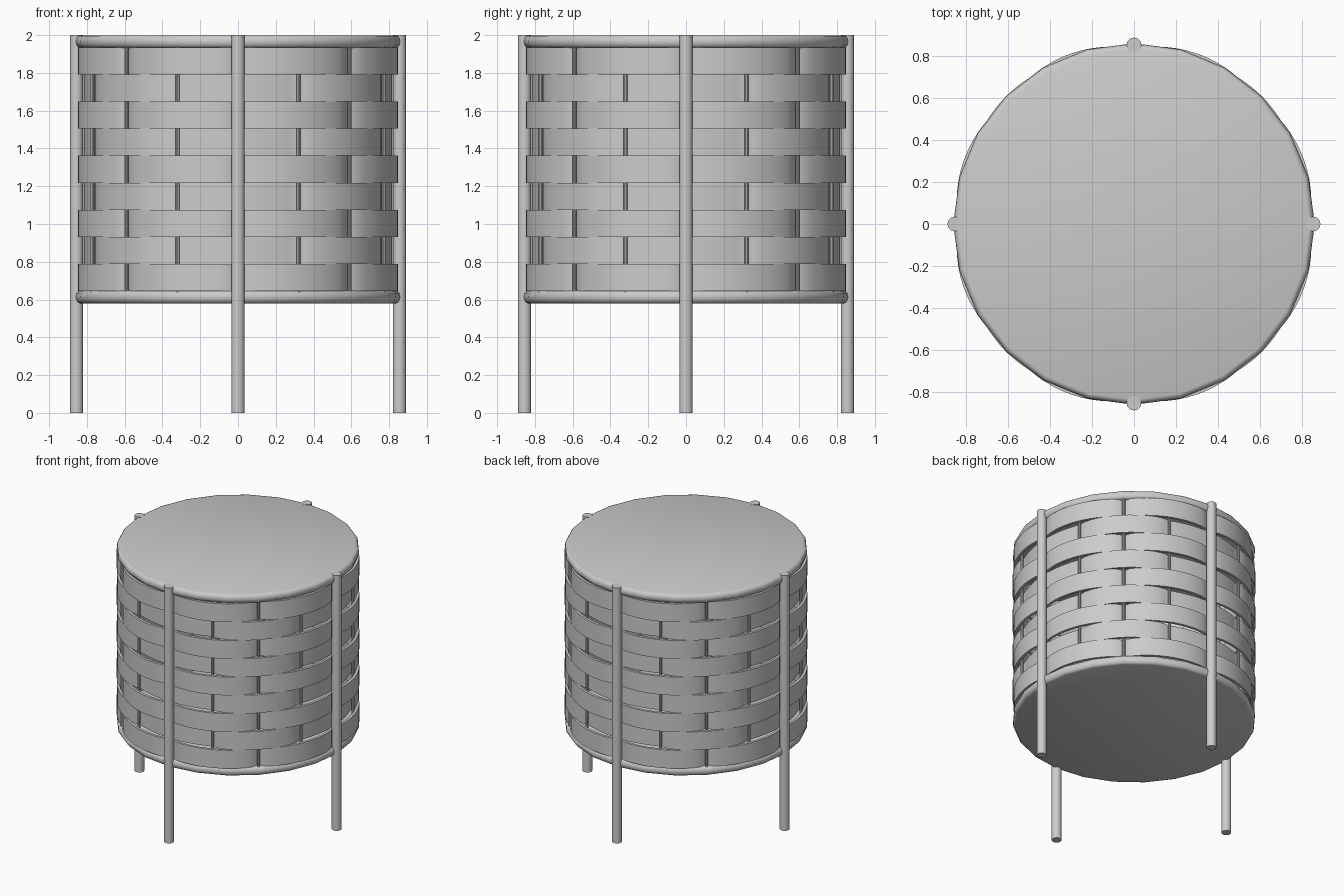
import bpy, bmesh, math
from math import sin, cos, pi, radians

cube = bpy.data.objects.get("Cube")
if cube:
    bpy.data.objects.remove(cube)

grey = bpy.data.materials.new("plain_grey")
grey.use_nodes = True
colour = (0.6, 0.6, 0.6, 1)
grey.diffuse_color = colour
grey.node_tree.nodes["Principled BSDF"].inputs["Base Color"].default_value = colour


def finish(name, bm):
    """Turn a bmesh into a smooth-shaded object with sharp edges kept."""
    bmesh.ops.recalc_face_normals(bm, faces=bm.faces)
    mesh = bpy.data.meshes.new(name)
    bm.to_mesh(mesh)
    bm.free()
    mesh.materials.append(grey)
    obj = bpy.data.objects.new(name, mesh)
    bpy.context.collection.objects.link(obj)
    bpy.ops.object.select_all(action="DESELECT")
    obj.select_set(True)
    bpy.context.view_layer.objects.active = obj
    bpy.ops.object.shade_smooth_by_angle(angle=radians(35))
    return obj


def rod(name, angle, distance, radius, z0, z1, sides):
    bm = bmesh.new()
    bmesh.ops.create_cone(bm, cap_ends=True, segments=sides, radius1=radius,
                          radius2=radius, depth=z1 - z0)
    obj = finish(name, bm)
    obj.location = (distance * cos(angle), distance * sin(angle), (z0 + z1) / 2)


def disc(name, z0, z1, sides=24):
    """Closed plate with a rounded rim."""
    mid, half = (z0 + z1) / 2, (z1 - z0) / 2
    bm = bmesh.new()
    rings = []
    for i in range(7):
        a = pi * (i / 6 - 0.5)
        r = 0.838 + 0.025 * cos(a)
        rings.append([bm.verts.new((r * cos(2 * pi * k / sides),
                                    r * sin(2 * pi * k / sides),
                                    mid + half * sin(a))) for k in range(sides)])
    for low, high in zip(rings, rings[1:]):
        for k in range(sides):
            n = (k + 1) % sides
            bm.faces.new((low[k], low[n], high[n], high[k]))
    bm.faces.new(rings[0])
    bm.faces.new(rings[-1])
    finish(name, bm)


def weave_radius(a, odd):
    """Strip swells out between the stakes that it passes behind."""
    if not odd:
        return 0.818 + 0.05 * abs(sin(4 * a)) ** 0.5
    return 0.818 + 0.045 * max(0, -cos(4 * a)) ** 0.5


def strip(name, z0, z1, odd, steps=128, thick=0.02):
    bm = bmesh.new()
    loops = []
    for k in range(steps):
        a = 2 * pi * k / steps
        r = weave_radius(a, odd)
        loops.append([bm.verts.new((q * cos(a), q * sin(a), z)) for q, z in
                      ((r, z0), (r, z1), (r - thick, z1), (r - thick, z0))])
    for k in range(steps):
        here, there = loops[k], loops[(k + 1) % steps]
        for j in range(4):
            m = (j + 1) % 4
            bm.faces.new((here[j], there[j], there[m], here[m]))
    finish(name, bm)


# Base and lid
disc("base", 0.58, 0.648)
disc("lid", 1.932, 1.999)

# Woven strips
ROWS, BOTTOM, TOP = 9, 0.645, 1.935
height = (TOP - BOTTOM) / ROWS
for row in range(ROWS):
    strip(f"woven_strip_{row + 1}", BOTTOM + row * height,
          BOTTOM + (row + 1) * height, row % 2 == 1)

# Legs on the four sides, thin stakes between them
for i in range(16):
    angle = i * pi / 8
    if i % 4 == 0:
        rod(f"leg_{i // 4 + 1}", angle, 0.855, 0.035, 0, 2, 20)
    else:
        rod(f"stake_{i}", angle, 0.835, 0.011, 0.62, 1.96, 10)
